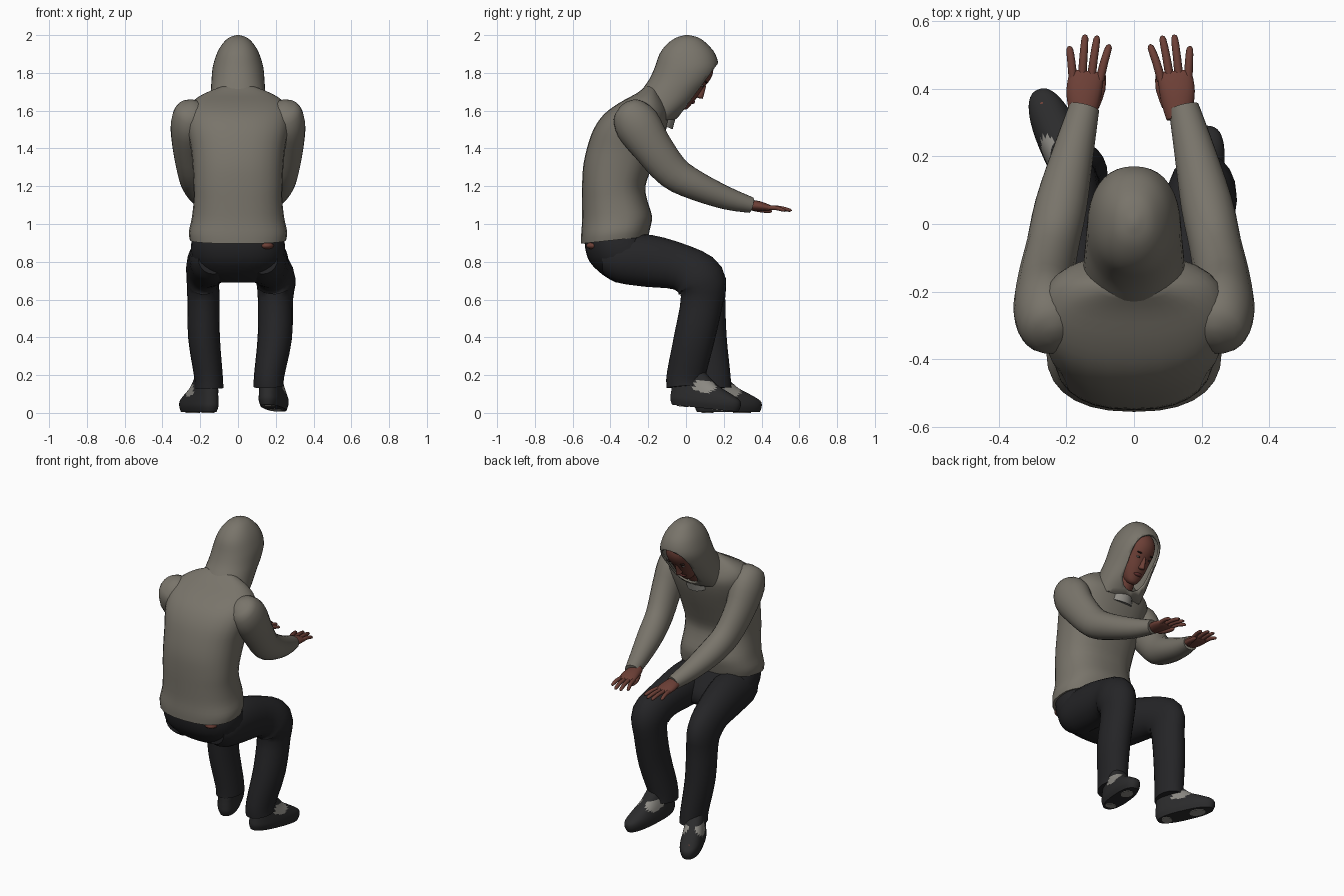
import bpy, bmesh, math
from mathutils import Vector, Matrix


def material(name, r, g, b):
    m = bpy.data.materials.new(name)
    m.diffuse_color = (r, g, b, 1)
    return m


HOODIE = material("hoodie taupe", 0.19, 0.175, 0.145)
TROUSER = material("trouser black", 0.018, 0.018, 0.02)
SHOE = material("shoe charcoal", 0.024, 0.024, 0.025)
SKIN = material("skin brown", 0.15, 0.05, 0.037)
GREY = material("light grey", 0.27, 0.26, 0.235)
LIPS = material("lips", 0.12, 0.03, 0.028)
BROW = material("brow dark", 0.02, 0.012, 0.01)


def smooth_rows(rows, k=3):
    """Catmull-Rom interpolation between rows of numbers."""
    out = []
    for i in range(len(rows) - 1):
        a, b, c, d = (rows[max(i - 1, 0)], rows[i], rows[i + 1],
                      rows[min(i + 2, len(rows) - 1)])
        for j in range(k):
            t = j / k
            out.append([0.5 * (2 * q + (r - p) * t + (2 * p - 5 * q + 4 * r - s) * t * t
                               + (3 * q - p - 3 * r + s) * t ** 3)
                        for p, q, r, s in zip(a, b, c, d)])
    out.append(list(rows[-1]))
    return out


def loft(name, rings, mat, matrix=None, caps=True):
    bm = bmesh.new()
    loops = [[bm.verts.new(p) for p in ring] for ring in rings]
    n = len(loops[0])
    for a, b in zip(loops, loops[1:]):
        for i in range(n):
            j = (i + 1) % n
            bm.faces.new((a[i], a[j], b[j], b[i]))
    if caps:
        bm.faces.new(loops[0])
        bm.faces.new(loops[-1])
    bmesh.ops.recalc_face_normals(bm, faces=bm.faces)
    me = bpy.data.meshes.new(name)
    if matrix:
        bm.transform(matrix)
    bm.to_mesh(me)
    bm.free()
    me.materials.append(mat)
    me.shade_smooth()
    me.set_sharp_from_angle(angle=math.radians(50))
    ob = bpy.data.objects.new(name, me)
    bpy.context.collection.objects.link(ob)
    return ob


def spow(v, e):
    return math.copysign(abs(v) ** e, v)


def stack(name, rows, mat, n=28, power=2.0, tilt=0.0, matrix=None, caps=True, k=3):
    """Horizontal rounded sections; each row is (z, y back, y front, half width)."""
    rings = []
    e = 2 / power
    for z, y0, y1, rx in smooth_rows(rows, k):
        ring = []
        for i in range(n):
            a = 2 * math.pi * i / n
            s = spow(math.sin(a), e)
            ring.append(Vector((rx * spow(math.cos(a), e),
                                (y0 + y1) / 2 + (y1 - y0) / 2 * s,
                                z + tilt * s * max(0, (1.2 - z) / 0.3))))
        rings.append(ring)
    return loft(name, rings, mat, matrix, caps)


def tube(name, rows, mat, n=20, k=3):
    """Sweep along a path; each row is (x, y, z, side radius, depth radius)."""
    rows = smooth_rows(rows, k)
    pts = [Vector(r[:3]) for r in rows]
    rings = []
    for i, r in enumerate(rows):
        t = (pts[min(i + 1, len(pts) - 1)] - pts[max(i - 1, 0)]).normalized()
        u = (Vector((1, 0, 0)) - t * t.x).normalized()
        v = t.cross(u)
        rings.append([pts[i] + u * r[3] * math.cos(a) + v * r[4] * math.sin(a)
                      for a in (2 * math.pi * j / n for j in range(n))])
    return loft(name, rings, mat)


def blob(name, centre, size, mat, matrix=Matrix()):
    rows = [[0, 0, -math.cos(a) * size[2], math.sin(a) * size[0] + 1e-4, math.sin(a) * size[1] + 1e-4]
            for a in (math.pi * i / 8 for i in range(9))]
    ob = tube(name, rows, mat, 14, 1)
    ob.data.transform(matrix @ Matrix.Translation(centre))
    return ob


# Hoodie body
stack("hoodie_body", [
    (0.915, -0.555, -0.20, 0.255), (0.96, -0.555, -0.19, 0.26), (1.03, -0.55, -0.18, 0.245),
    (1.12, -0.55, -0.205, 0.235), (1.2, -0.55, -0.215, 0.235), (1.3, -0.545, -0.18, 0.24),
    (1.4, -0.525, -0.14, 0.25), (1.5, -0.49, -0.105, 0.27), (1.58, -0.435, -0.09, 0.275),
    (1.64, -0.355, -0.11, 0.25), (1.69, -0.265, -0.14, 0.18), (1.73, -0.21, -0.16, 0.08)],
    HOODIE, power=2.4, tilt=0.02)

# Hood: closed shell cut open by a slanted plane for the face
hood = stack("hood", [
    (1.55, -0.30, -0.06, 0.15), (1.62, -0.285, 0.02, 0.15), (1.70, -0.24, 0.09, 0.144),
    (1.765, -0.195, 0.145, 0.14), (1.83, -0.165, 0.172, 0.134), (1.90, -0.14, 0.155, 0.113),
    (1.95, -0.103, 0.115, 0.085), (1.985, -0.055, 0.07, 0.05), (2.0, -0.005, 0.015, 0.008)],
    HOODIE, n=36, power=2.2)
bm = bmesh.new()
bm.from_mesh(hood.data)
bmesh.ops.bisect_plane(bm, geom=bm.verts[:] + bm.edges[:] + bm.faces[:],
                       plane_co=(0, 0.165, 1.845), plane_no=(0, 0.265, -0.195), clear_outer=True)
bm.to_mesh(hood.data)
bm.free()
shell = hood.modifiers.new("thickness", 'SOLIDIFY')
shell.thickness = 0.012

# Head, tilted down inside the hood
HEAD = Matrix.Translation((0, 0.0, 1.785)) @ Matrix.Rotation(math.radians(-36), 4, 'X')
stack("head", [
    (-0.157, 0.04, 0.09, 0.02), (-0.14, 0.0, 0.108, 0.043), (-0.10, -0.04, 0.113, 0.064),
    (-0.05, -0.08, 0.115, 0.08), (0.0, -0.09, 0.112, 0.088), (0.05, -0.1, 0.116, 0.09),
    (0.1, -0.09, 0.105, 0.08), (0.14, -0.06, 0.07, 0.05), (0.155, -0.01, 0.02, 0.01)],
    SKIN, power=2.2, matrix=HEAD)
stack("nose", [(-0.058, 0.09, 0.12, 0.012), (-0.048, 0.09, 0.142, 0.02),
               (-0.03, 0.09, 0.138, 0.014), (0.02, 0.09, 0.118, 0.008)],
      SKIN, n=14, matrix=HEAD)
blob("lips", (0, 0.108, -0.09), (0.028, 0.014, 0.012), LIPS, HEAD)
for s in (-1, 1):
    blob("eye", (s * 0.036, 0.099, 0.008), (0.015, 0.009, 0.006), GREY, HEAD)
    blob("pupil", (s * 0.036, 0.105, 0.008), (0.006, 0.005, 0.005), BROW, HEAD)
    blob("eyebrow", (s * 0.038, 0.102, 0.035), (0.022, 0.01, 0.005), BROW, HEAD)
tube("neck", [(0, -0.14, 1.55, 0.06, 0.06), (0, -0.09, 1.63, 0.055, 0.055),
              (0, -0.03, 1.72, 0.055, 0.055)], SKIN)
tube("shirt_collar", [(0, -0.14, 1.53, 0.08, 0.075), (0, -0.115, 1.59, 0.066, 0.066)], GREY)

# Sleeves and hands
for s, side in ((-1, "left"), (1, "right")):
    tube(side + "_sleeve", [(s * x, y, z, a, b) for x, y, z, a, b in (
        (0.235, -0.335, 1.63, 0.02, 0.025), (0.24, -0.315, 1.605, 0.082, 0.085),
        (0.258, -0.26, 1.53, 0.098, 0.12), (0.262, -0.18, 1.41, 0.085, 0.106),
        (0.242, -0.07, 1.275, 0.078, 0.092), (0.215, 0.06, 1.20, 0.077, 0.077),
        (0.178, 0.22, 1.135, 0.06, 0.06), (0.147, 0.345, 1.10, 0.045, 0.042))], HOODIE)
    d = 0.02 if s < 0 else 0.0
    tube(side + "_palm", [(s * (x + d), y, z, a, b) for x, y, z, a, b in (
        (0.132, 0.31, 1.105, 0.036, 0.028), (0.13, 0.345, 1.1, 0.045, 0.028),
        (0.128, 0.39, 1.094, 0.052, 0.026), (0.122, 0.435, 1.086, 0.051, 0.018),
        (0.12, 0.452, 1.084, 0.045, 0.01))], SKIN)
    for base, tip, ty in ((0.081, 0.05, 0.53), (0.107, 0.085, 0.555),
                          (0.134, 0.12, 0.558), (0.16, 0.165, 0.525)):
        tip += d + 0.005 * (s < 0)
        base += d
        tube(side + "_finger", [
            (s * base, 0.425, 1.086, 0.013, 0.013),
            (s * (base + tip) / 2, (0.43 + ty) / 2, 1.085, 0.012, 0.012),
            (s * tip, ty - 0.008, 1.073, 0.01, 0.009),
            (s * tip, ty, 1.07, 0.003, 0.003)], SKIN, 10, 2)
    tube(side + "_thumb", [(s * (0.1 + d), 0.35, 1.088, 0.018, 0.018),
                           (s * (0.08 + d), 0.40, 1.075, 0.016, 0.015),
                           (s * (0.075 + d), 0.445, 1.068, 0.011, 0.01),
                           (s * (0.076 + d), 0.455, 1.067, 0.003, 0.003)], SKIN, 10, 2)

# Trousers
stack("trouser_seat", [
    (0.69, -0.37, -0.22, 0.12), (0.73, -0.44, -0.14, 0.19), (0.80, -0.51, -0.13, 0.24),
    (0.88, -0.535, -0.17, 0.25), (0.95, -0.535, -0.21, 0.235)], TROUSER, power=2.4)
blob("bare_lower_back", (0.15, -0.485, 0.885), (0.04, 0.045, 0.02), SKIN)
THIGH = [(0.13, -0.44, 0.815, 0.08, 0.08), (0.135, -0.36, 0.815, 0.115, 0.125),
         (0.15, -0.2, 0.805, 0.115, 0.138), (0.175, -0.02, 0.768, 0.1, 0.122)]
tube("left_trouser_leg", [(-x, *r) for x, *r in THIGH] + [
    (-0.185, 0.075, 0.70, 0.087, 0.135), (-0.183, 0.095, 0.6, 0.085, 0.113),
    (-0.18, 0.11, 0.4, 0.084, 0.105), (-0.157, 0.135, 0.2, 0.076, 0.1),
    (-0.153, 0.14, 0.13, 0.076, 0.1)], TROUSER)
tube("right_trouser_leg", THIGH + [
    (0.2, 0.075, 0.70, 0.105, 0.135), (0.198, 0.085, 0.6, 0.093, 0.113),
    (0.195, 0.045, 0.4, 0.091, 0.108), (0.165, 0.0, 0.2, 0.08, 0.102),
    (0.163, -0.003, 0.14, 0.08, 0.1)], TROUSER)

# Shoes with light side patches and sole plates
for side, heel, turn, pitch in (("left", (-0.13, 0.05, 0.004), 24, 0),
                                ("right", (0.15, -0.085, 0.045), -11.5, -6)):
    M = (Matrix.Translation(heel) @ Matrix.Rotation(math.radians(turn), 4, 'Z')
         @ Matrix.Rotation(math.radians(pitch), 4, 'X'))
    shoe = stack(side + "_shoe", [
        (0.0, 0.012, 0.37, 0.056), (0.03, 0.0, 0.38, 0.066), (0.06, 0.0, 0.372, 0.066),
        (0.09, 0.002, 0.32, 0.062), (0.13, 0.005, 0.24, 0.057), (0.19, 0.02, 0.17, 0.05)],
        SHOE, n=48, power=2.4, matrix=M, k=4)
    shoe.data.materials.append(GREY)
    inv = M.inverted()
    for f in shoe.data.polygons:
        c = inv @ f.center
        if ((c.y - 0.185) / 0.06) ** 2 + ((c.z - 0.115) / 0.033) ** 2 < 1 and abs(c.x) > 0.015:
            f.material_index = 1
    for y0, y1 in ((0.22, 0.32), (0.04, 0.1)):
        stack(side + "_sole_patch", [(-0.004, y0, y1, 0.035), (0.002, y0, y1, 0.035)],
              GREY, n=16, matrix=M, k=1)
blob("toe_spot", (-0.268, 0.352, 0.078), (0.015, 0.012, 0.008), SKIN)
